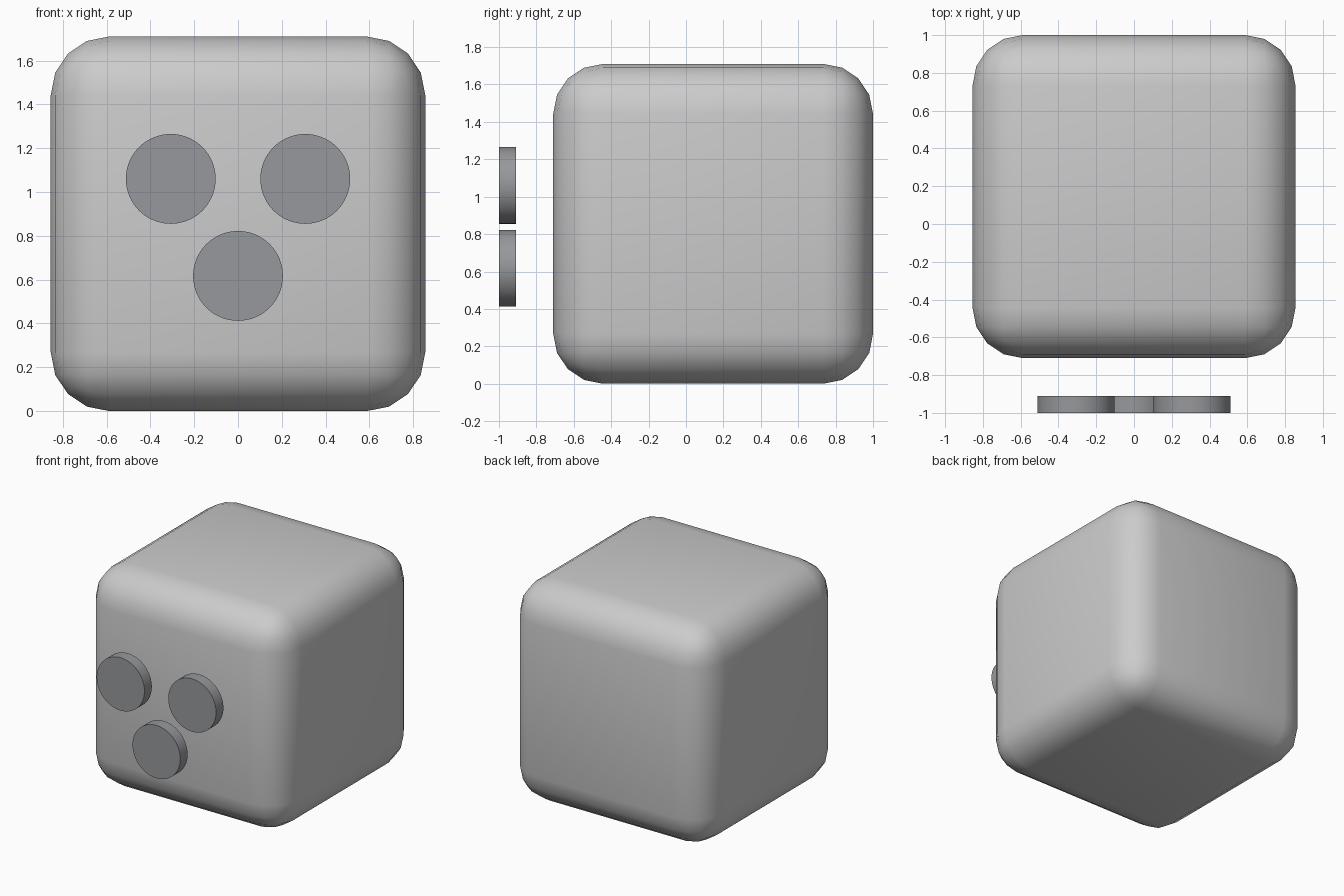
import bpy
from math import pi

if "Cube" in bpy.data.objects:
    bpy.data.objects.remove(bpy.data.objects["Cube"])


def smooth(obj, angle=0.6):
    bpy.ops.object.select_all(action='DESELECT')
    obj.select_set(True)
    bpy.context.view_layer.objects.active = obj
    bpy.ops.object.shade_smooth_by_angle(angle=angle)


# Rounded cube body
SIZE = 1.71
bpy.ops.mesh.primitive_cube_add(size=SIZE, location=(0, 0.145, SIZE / 2))
body = bpy.context.object
body.name = "rounded_body"
bevel = body.modifiers.new("rounded_edges", 'BEVEL')
bevel.width = 0.267
bevel.segments = 4
bpy.ops.object.modifier_apply(modifier=bevel.name)
smooth(body)

# Dark grey for the discs
dark = bpy.data.materials.new("dark_grey")
dark.diffuse_color = (0.31, 0.315, 0.335, 1)
dark.use_nodes = True
dark.node_tree.nodes["Principled BSDF"].inputs["Base Color"].default_value = dark.diffuse_color

# Three thin discs floating in front of the body
discs = {
    "upper_left_disc": (-0.307, 1.06),
    "upper_right_disc": (0.307, 1.06),
    "lower_disc": (0, 0.617),
}
for name, (x, z) in discs.items():
    bpy.ops.mesh.primitive_cylinder_add(vertices=64, radius=0.205, depth=0.09,
                                        location=(x, -0.955, z),
                                        rotation=(pi / 2, 0, 0))
    disc = bpy.context.object
    disc.name = name
    disc.data.materials.append(dark)
    smooth(disc)
